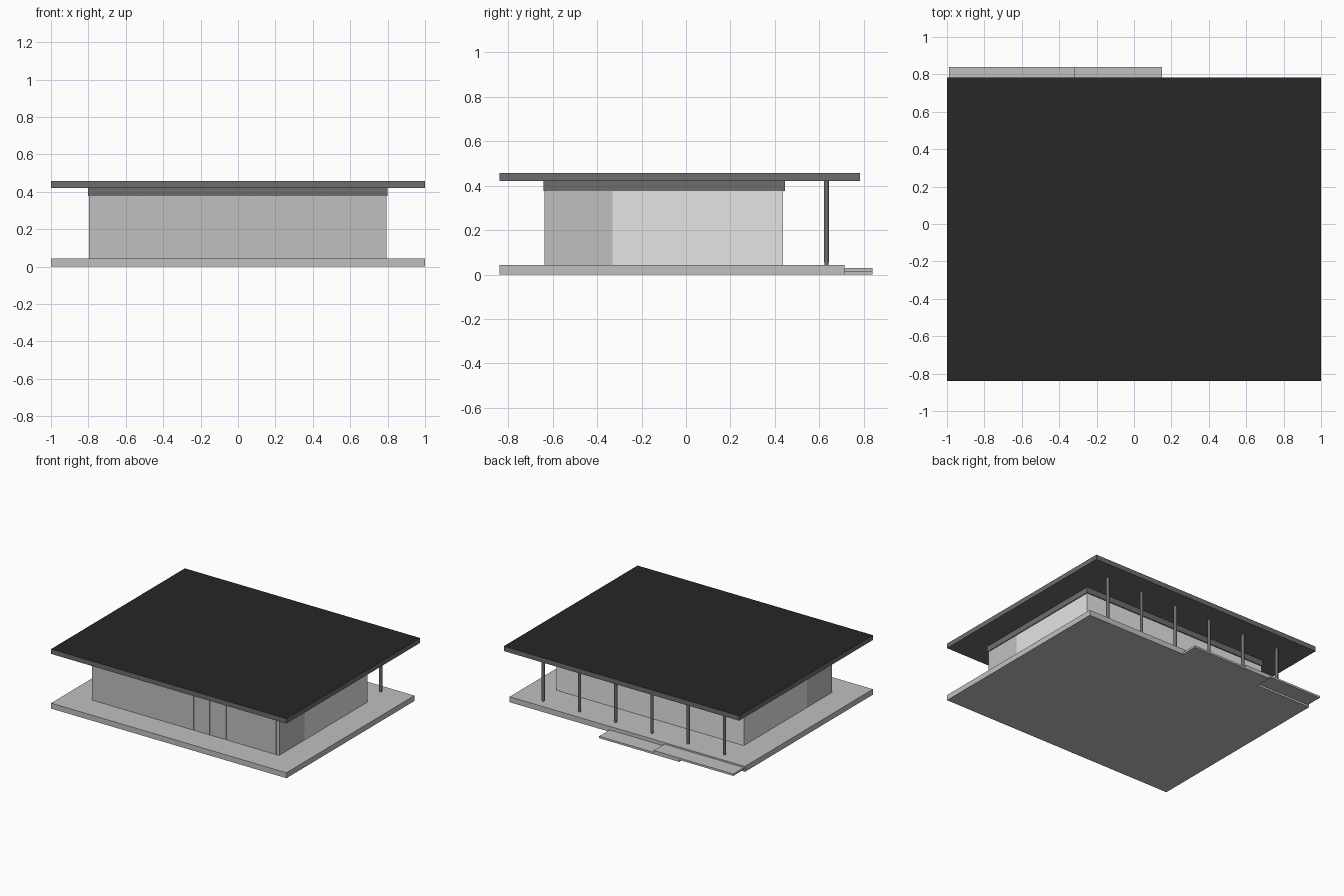
import bpy
import bmesh

if "Cube" in bpy.data.objects:
    bpy.data.objects.remove(bpy.data.objects["Cube"])


def make_mat(name, v):
    m = bpy.data.materials.new(name)
    m.diffuse_color = (v, v, v, 1)
    m.use_nodes = True
    m.node_tree.nodes["Principled BSDF"].inputs["Base Color"].default_value = m.diffuse_color
    return m


CONCRETE = make_mat("mid grey", 0.53)
PALE = make_mat("pale grey", 0.78)
STEEL = make_mat("dark grey", 0.153)
BLACK = make_mat("roof black", 0.02)


def add_object(name, bm, *mats):
    mesh = bpy.data.meshes.new(name)
    bm.to_mesh(mesh)
    bm.free()
    for m in mats:
        mesh.materials.append(m)
    ob = bpy.data.objects.new(name, mesh)
    bpy.context.collection.objects.link(ob)
    return ob


def box(name, x, y, z, *mats):
    """Box given by its (min, max) range on each axis."""
    bm = bmesh.new()
    bmesh.ops.create_cube(bm, size=1)
    for v in bm.verts:
        v.co = [r[0] if c < 0 else r[1] for c, r in zip(v.co, (x, y, z))]
    return add_object(name, bm, *mats)


# floor slab and roof slab
box("floor_slab", (-1, 1), (-0.84, 0.712), (0, 0.042), CONCRETE)
roof = box("roof_slab", (-1, 1), (-0.84, 0.783), (0.42, 0.457), STEEL, BLACK)
for f in roof.data.polygons:
    if f.normal.z > 0.5:
        f.material_index = 1

# room walls: front part darker, rear part paler
box("front_room", (-0.797, 0.794), (-0.633, -0.33), (0.042, 0.38), CONCRETE)
box("rear_room", (-0.797, 0.794), (-0.33, 0.437), (0.042, 0.38), PALE)
box("ceiling_band", (-0.802, 0.8), (-0.642, 0.445), (0.376, 0.42), STEEL)

# front wall panels divided by narrow seams
seams = [-0.797, -0.545, -0.40, -0.12, 0.07, 0.205, 0.345, 0.48, 0.77, 0.794]
for i, (a, b) in enumerate(zip(seams, seams[1:])):
    box(f"front_panel_{i + 1}", (a + 0.001, b - 0.001), (-0.636, -0.632),
        (0.042, 0.376), CONCRETE)

# two overlapping entrance steps along the rear edge
box("lower_step", (-0.53, 0.15), (0.71, 0.84), (0, 0.015), CONCRETE)
box("upper_step", (-0.99, -0.315), (0.71, 0.84), (0.015, 0.03), CONCRETE)

# row of round columns, each on a slimmer foot
for i in range(6):
    x = -0.77 + i * 0.308
    bm = bmesh.new()
    for r, z0, z1 in ((0.012, 0.055, 0.42), (0.009, 0.042, 0.055)):
        made = bmesh.ops.create_cone(bm, cap_ends=True, segments=16,
                                     radius1=r, radius2=r, depth=z1 - z0)
        bmesh.ops.translate(bm, verts=made["verts"],
                            vec=(x, 0.632, (z0 + z1) / 2))
    for f in bm.faces:
        f.smooth = abs(f.normal.z) < 0.5
    for e in bm.edges:
        e.smooth = all(f.smooth for f in e.link_faces)
    add_object(f"column_{i + 1}", bm, STEEL)
